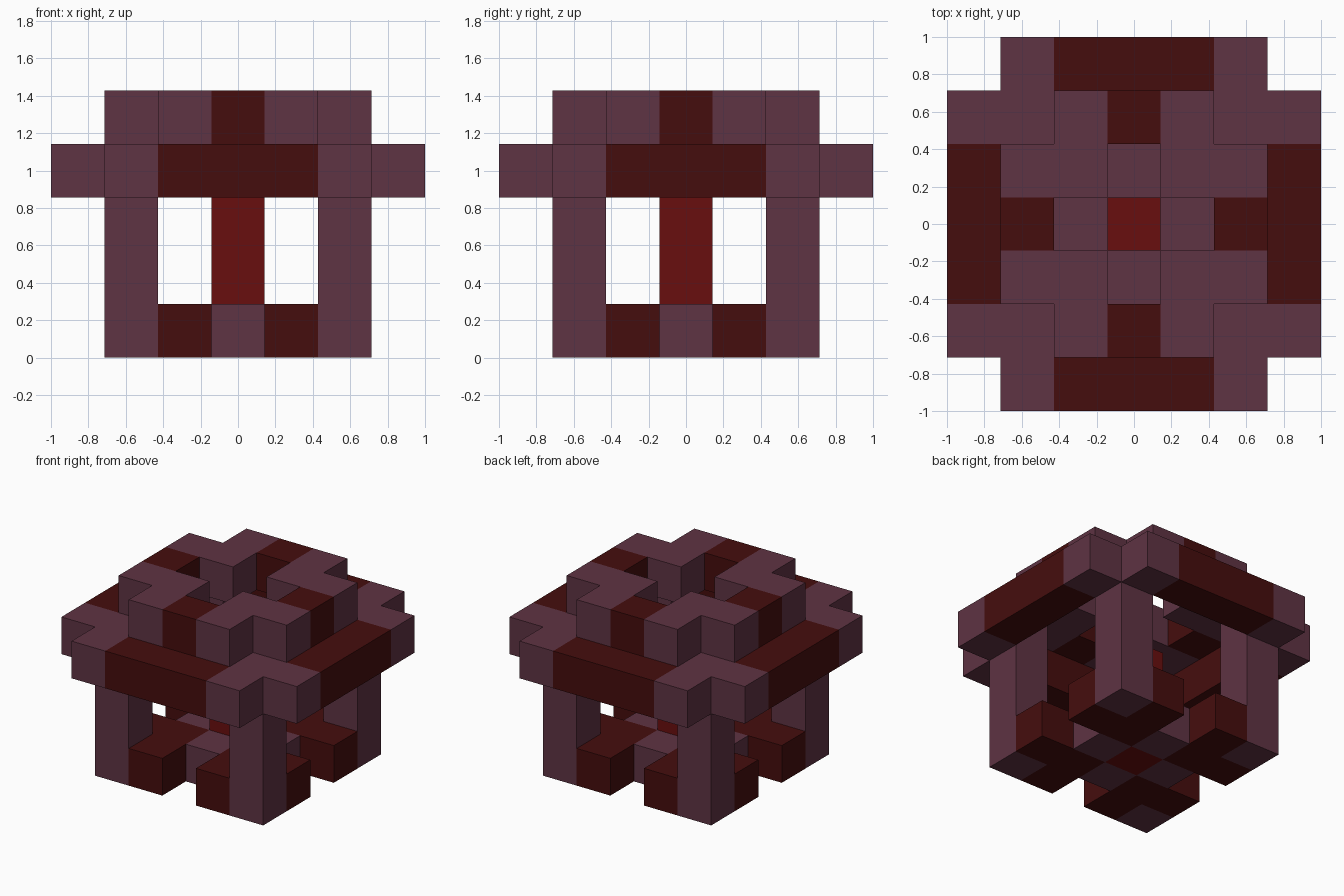
import bpy
import bmesh
from math import pi
from mathutils import Matrix

if "Cube" in bpy.data.objects:
    bpy.data.objects.remove(bpy.data.objects["Cube"], do_unlink=True)

U = 2 / 7  # side of one building block


def material(name, rgb):
    mat = bpy.data.materials.new(name)
    mat.use_nodes = True
    mat.diffuse_color = (*rgb, 1)
    mat.node_tree.nodes["Principled BSDF"].inputs["Base Color"].default_value = (*rgb, 1)
    return mat


plum = material("plum", (0.114, 0.033, 0.056))
maroon = material("dark maroon", (0.060, 0.004, 0.004))
red = material("deep red", (0.141, 0.0045, 0.0045))


def prism(name, outline, bottom, top, mat, turn=0):
    """Extrude a flat outline, in block units, and turn it about the centre."""
    bm = bmesh.new()
    base = bm.faces.new([bm.verts.new((x * U, y * U, bottom * U)) for x, y in outline])
    up = bmesh.ops.extrude_face_region(bm, geom=[base], use_keep_orig=True)["geom"]
    verts = [g for g in up if isinstance(g, bmesh.types.BMVert)]
    bmesh.ops.translate(bm, verts=verts, vec=(0, 0, (top - bottom) * U))
    bmesh.ops.rotate(bm, verts=bm.verts, matrix=Matrix.Rotation(turn * pi / 2, 3, "Z"))
    bmesh.ops.recalc_face_normals(bm, faces=bm.faces)
    mesh = bpy.data.meshes.new(name)
    bm.to_mesh(mesh)
    bm.free()
    mesh.materials.append(mat)
    obj = bpy.data.objects.new(name, mesh)
    bpy.context.collection.objects.link(obj)


def rect(x0, x1, y0, y1):
    return [(x0, y0), (x1, y0), (x1, y1), (x0, y1)]


def elbow(a):
    """Three-block L shape whose inner block starts at (a, a)."""
    b, c = a + 1, a + 2
    return [(a, a), (c, a), (c, b), (b, b), (b, c), (a, c)]


# Central pillar and its foot
prism("central_pillar", rect(-0.5, 0.5, -0.5, 0.5), 0, 3, red)

for i, side in enumerate(("right_back", "right_front", "left_front", "left_back")):
    turn = i + 1
    # Corner pieces: leg, foot bracket, rim joint, roof elbow
    prism(f"{side}_leg", rect(1.5, 2.5, 1.5, 2.5), 0, 3, plum, turn)
    prism(f"{side}_foot_bracket", elbow(0.5), 0, 1, maroon, turn)
    prism(f"{side}_rim_corner", elbow(1.5), 3, 4, plum, turn)
    prism(f"{side}_roof_elbow", elbow(0.5), 4, 5, plum, turn)

for turn, side in enumerate(("back", "right", "front", "left")):
    # Side pieces: floor arm, rim beam, roof block
    prism(f"{side}_floor_arm", rect(-0.5, 0.5, 0.5, 1.5), 0, 1, plum, turn)
    prism(f"{side}_rim_beam", rect(-1.5, 1.5, 2.5, 3.5), 3, 4, maroon, turn)
    prism(f"{side}_roof_block", rect(-0.5, 0.5, 1.5, 2.5), 4, 5, maroon, turn)
